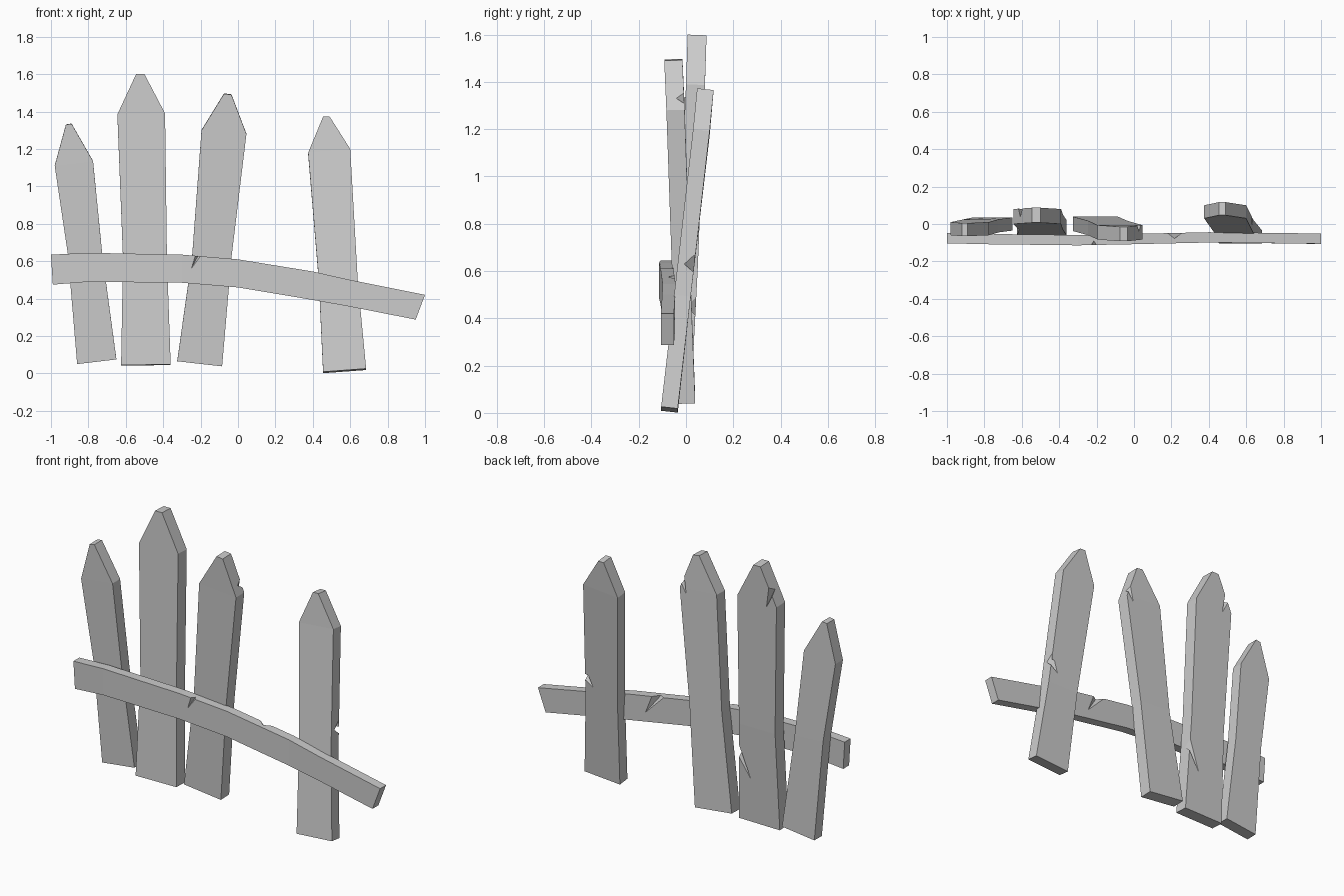
import bpy, bmesh
from mathutils import Vector

if "Cube" in bpy.data.objects:
    bpy.data.objects.remove(bpy.data.objects["Cube"])


def new_object(name, bm):
    bmesh.ops.recalc_face_normals(bm, faces=bm.faces)
    me = bpy.data.meshes.new(name)
    bm.to_mesh(me)
    bm.free()
    ob = bpy.data.objects.new(name, me)
    bpy.context.collection.objects.link(ob)
    return ob


def board(name, rows, thick, lean=0.0):
    """Loft rows of (x1, z1, x2, z2, front y) into a closed board."""
    bm = bmesh.new()
    off = Vector((0, thick, -thick * lean))
    rings = []
    for x1, z1, x2, z2, y in rows:
        a, b = Vector((x1, y, z1)), Vector((x2, y, z2))
        rings.append([bm.verts.new(p) for p in (a, b, b + off, a + off)])
    for r, s in zip(rings, rings[1:]):
        for i in range(4):
            j = (i + 1) % 4
            bm.faces.new((r[i], r[j], s[j], s[i]))
    bm.faces.new(rings[0])
    bm.faces.new(rings[-1])
    return new_object(name, bm)


def gash(ob, a, b, tip, y, depth):
    """Cut a splintered wedge: mouth a-b at the board edge, narrowing to tip.
    Positive depth cuts from the back, negative from the front."""
    s = 0.004 if depth > 0 else -0.004
    d = ((a[0] + b[0]) / 2, y - depth, (a[1] + b[1]) / 2)
    bm = bmesh.new()
    v = [bm.verts.new(p) for p in ((a[0], y + s, a[1]), (b[0], y + s, b[1]),
                                   (tip[0], y + s, tip[1]), d)]
    for f in ((0, 1, 2), (0, 1, 3), (1, 2, 3), (0, 2, 3)):
        bm.faces.new([v[i] for i in f])
    cutter = new_object("gash_cutter", bm)
    cutter.hide_render = True
    mod = ob.modifiers.new("gash", 'BOOLEAN')
    mod.operation = 'DIFFERENCE'
    mod.solver = 'EXACT'
    mod.object = cutter
    bpy.context.view_layer.objects.active = ob
    bpy.ops.object.modifier_apply(modifier=mod.name)
    bpy.data.objects.remove(cutter)


# upright pickets: bottom, middle, shoulder, tip
board("picket_1", [(-.86, .05, -.65, .075, -.035), (-.91, .64, -.725, .63, -.045),
                   (-.98, 1.11, -.775, 1.135, -.06), (-.92, 1.33, -.89, 1.335, -.065)],
      .07, -.02)
p2 = board("picket_2", [(-.625, .045, -.36, .048, -.06), (-.615, .62, -.38, .62, -.03),
                        (-.645, 1.385, -.39, 1.39, 0), (-.545, 1.6, -.5, 1.6, .007)],
           .08, .04)
p3 = board("picket_3", [(-.325, .065, -.085, .038, -.038), (-.245, .63, -.035, .62, -.06),
                        (-.195, 1.3, .045, 1.28, -.083), (-.075, 1.495, -.035, 1.49, -.092)],
           .077, -.03)
p4 = board("picket_4", [(.455, .009, .685, .026, -.105), (.432, .5, .64, .5, -.05),
                        (.375, 1.18, .6, 1.2, .03), (.455, 1.373, .49, 1.373, .047)],
           .07, .11)

# sagging cross rail
rail = board("rail", [(-1, .635, -.99, .475, -.103), (-.8, .645, -.8, .49, -.108),
                      (-.3, .635, -.3, .485, -.114), (0, .61, 0, .46, -.108),
                      (.4, .545, .4, .393, -.099), (.6, .5, .6, .357, -.101),
                      (1, .42, .95, .288, -.106)], .055)

# splits in the wood
gash(p2, (-.36, .53), (-.36, .43), (-.47, .25), .042, .05)
gash(p2, (-.6, 1.51), (-.625, 1.45), (-.575, 1.35), .082, .05)
gash(p3, (.02, 1.38), (.045, 1.32), (.0, 1.25), -.006, .045)
gash(p4, (.635, .68), (.645, .6), (.575, .55), .032, .045)
gash(rail, (-.225, .65), (-.18, .65), (-.255, .55), -.113, -.03)
gash(rail, (.15, .605), (.25, .59), (.3, .46), -.049, .035)
